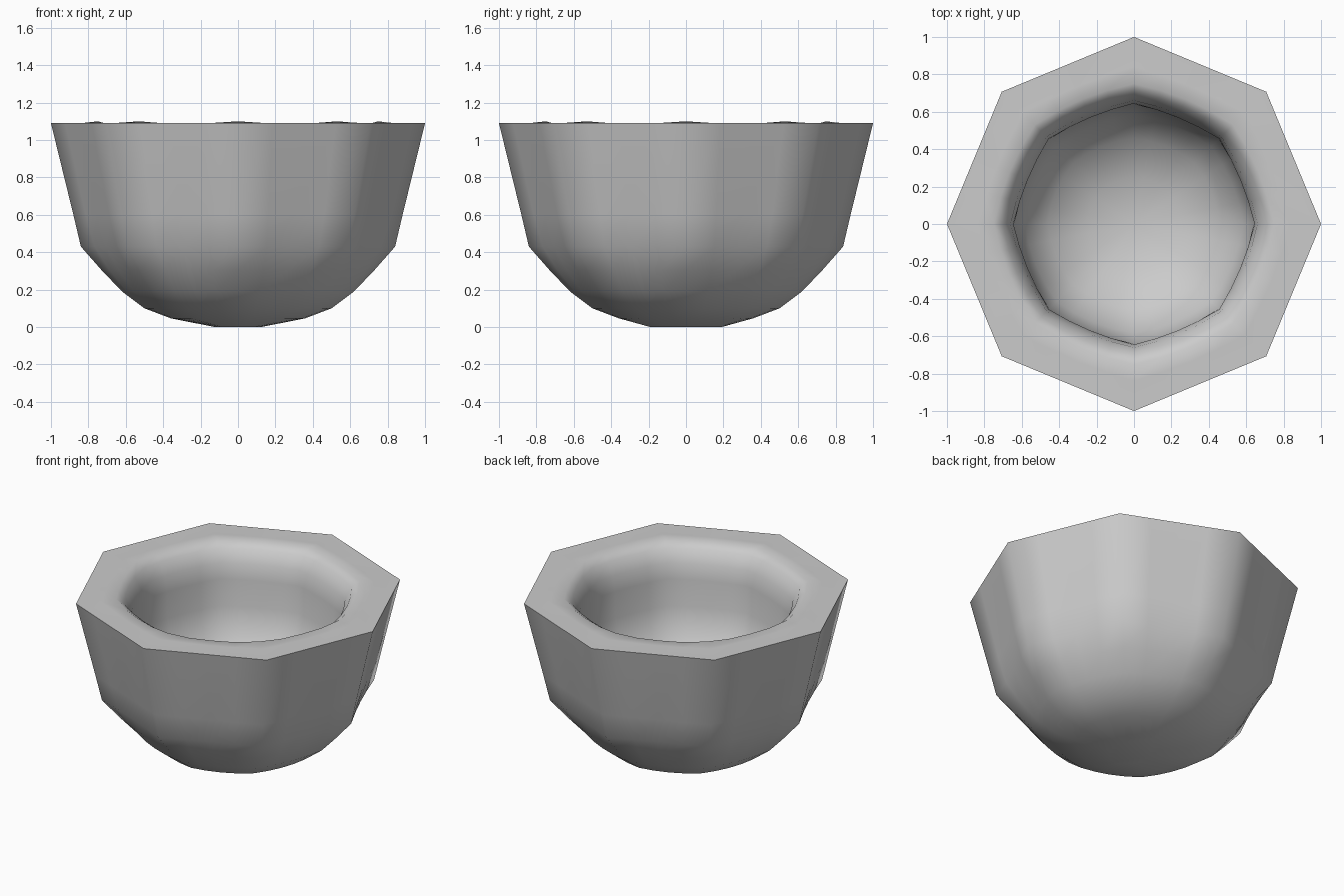
import bpy, bmesh, math

if "Cube" in bpy.data.objects:
    bpy.data.objects.remove(bpy.data.objects["Cube"])

SIDES, SUB = 8, 4          # octagon, each side cut in four
N = SIDES * SUB


def ring_point(i, r, roundness, squash, z, corner_lift):
    """Point on a ring blended between an octagon and a circle."""
    a = 2 * math.pi * i / N
    half = math.pi / SIDES
    off = a % (2 * half) - half
    chord = r * math.cos(half) / math.cos(off)
    rad = chord + (r - chord) * roundness
    lift = corner_lift if i % SUB == 0 else 0
    return (rad * math.cos(a) * squash, rad * math.sin(a), z + lift)


# Rings: radius, height, roundness, x squash, corner lift
outside = [(0.19, 0.0, 0.6, 0.65, 0), (0.36, 0.047, 0.7, 1, 0),
           (0.5, 0.1, 0.7, 1, 0), (0.62, 0.19, 0.6, 1, 0),
           (0.73, 0.305, 0.3, 1, 0), (0.84, 0.43, -0.2, 1, 0),
           (0.88, 0.6, 0, 1, 0), (1.0, 1.09, 0, 1, 0)]
inside = [(0.84, 1.09, 0.3, 1, 0), (0.75, 1.09, 0.5, 1, 0.01),
          (0.70, 1.06, 0.6, 1, 0), (0.66, 0.98, 0.5, 1, 0),
          (0.645, 0.88, 0.4, 1, 0), (0.64, 0.7, 0.5, 1, 0),
          (0.585, 0.53, 0.6, 1, 0), (0.46, 0.39, 0.7, 1, 0),
          (0.25, 0.29, 0.8, 1, 0)]

# Bowl: loft outer wall, rim and hollow as one closed shell
bm = bmesh.new()
rings = []
for r, z, k, sq, lift in outside + inside:
    rings.append([bm.verts.new(ring_point(i, r, k, sq, z, lift)) for i in range(N)])
for lo, hi in zip(rings, rings[1:]):
    for i in range(N):
        j = (i + 1) % N
        bm.faces.new((lo[i], lo[j], hi[j], hi[i]))
bm.faces.new(rings[0][::-1])                       # underside
centre = bm.verts.new((0, 0, 0.26))                # hollow floor
for i in range(N):
    bm.faces.new((rings[-1][i], rings[-1][(i + 1) % N], centre))
bmesh.ops.recalc_face_normals(bm, faces=bm.faces)

mesh = bpy.data.meshes.new("bowl")
bm.to_mesh(mesh)
bm.free()
bowl = bpy.data.objects.new("bowl", mesh)
bpy.context.collection.objects.link(bowl)

# Plain grey
grey = bpy.data.materials.new("grey")
grey.diffuse_color = (0.6, 0.6, 0.6, 1)
grey.use_nodes = True
grey.node_tree.nodes["Principled BSDF"].inputs["Base Color"].default_value = grey.diffuse_color
mesh.materials.append(grey)

# Smooth walls, crisp outer rim
bpy.context.view_layer.objects.active = bowl
bowl.select_set(True)
bpy.ops.object.shade_smooth_by_angle(angle=math.radians(60))
